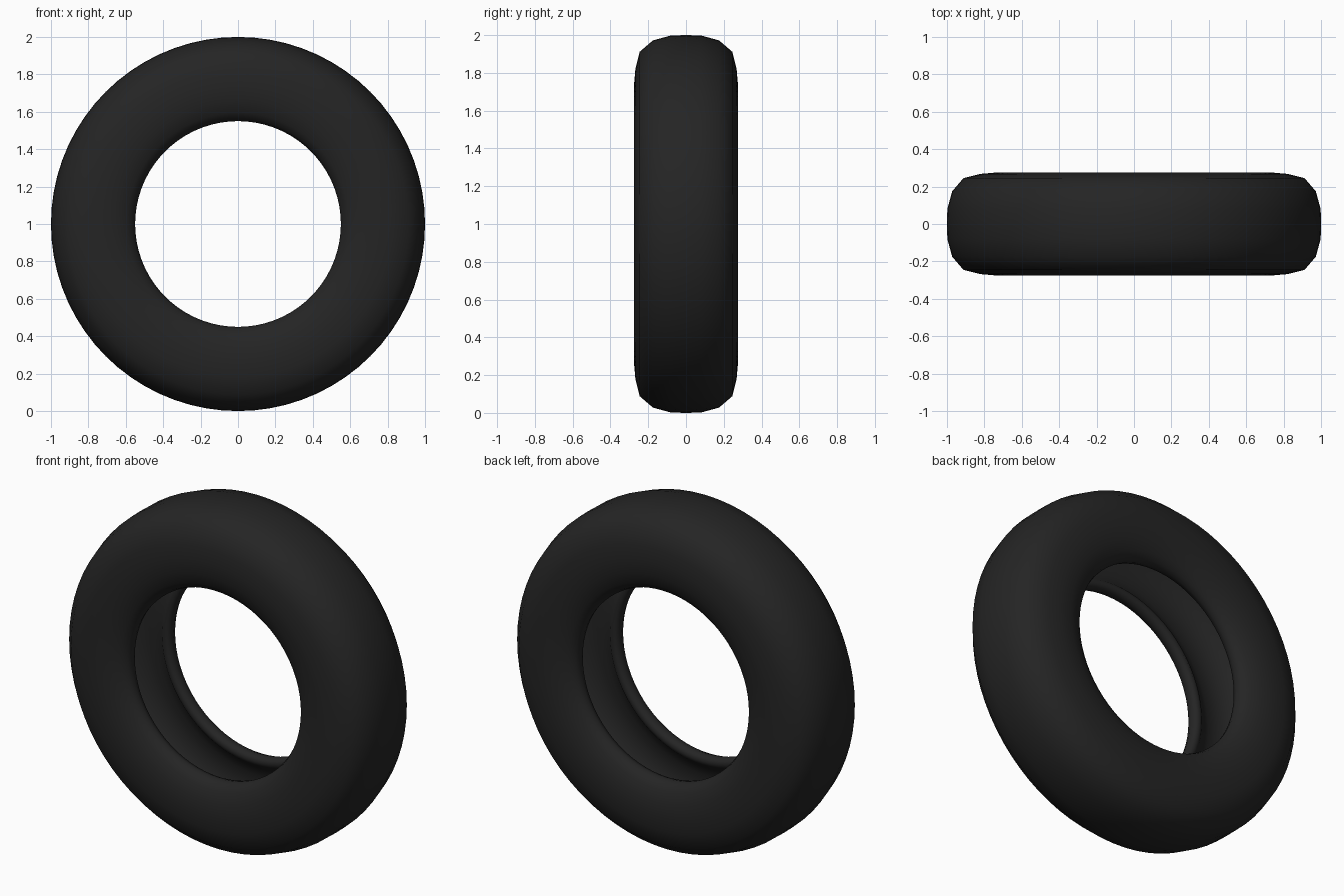
import bpy, bmesh, math

if "Cube" in bpy.data.objects:
    bpy.data.objects.remove(bpy.data.objects["Cube"])

# Black rubber
rubber = bpy.data.materials.new("black_rubber")
rubber.diffuse_color = (0.018, 0.018, 0.018, 1)
rubber.use_nodes = True
rubber.node_tree.nodes["Principled BSDF"].inputs["Base Color"].default_value = rubber.diffuse_color

# Half cross-section (y, radius): tread centre -> sidewall -> bead -> hollow inside
outer = [(0.08, 0.998), (0.175, 0.972), (0.245, 0.912), (0.268, 0.82), (0.275, 0.74),
         (0.268, 0.66), (0.245, 0.595), (0.22, 0.562), (0.19, 0.55)]
inner = [(0.16, 0.557), (0.147, 0.58), (0.16, 0.605), (0.195, 0.64), (0.222, 0.70),
         (0.228, 0.78), (0.21, 0.86), (0.16, 0.92), (0.07, 0.945)]
half = outer + inner
profile = [(0, 1.0)] + half + [(0, 0.95)] + [(-y, r) for y, r in reversed(half)]

# Tyre: closed profile revolved about the y axis
SEG = 72
bm = bmesh.new()
rings = []
for i in range(SEG):
    a = 2 * math.pi * i / SEG
    rings.append([bm.verts.new((r * math.sin(a), y, 1 + r * math.cos(a))) for y, r in profile])
n = len(profile)
for i in range(SEG):
    p, q = rings[i], rings[(i + 1) % SEG]
    for j in range(n):
        k = (j + 1) % n
        bm.faces.new((p[j], p[k], q[k], q[j]))
bmesh.ops.recalc_face_normals(bm, faces=bm.faces)
for f in bm.faces:
    f.smooth = True
mesh = bpy.data.meshes.new("tyre")
bm.to_mesh(mesh)
bm.free()
mesh.materials.append(rubber)
tyre = bpy.data.objects.new("tyre", mesh)
bpy.context.collection.objects.link(tyre)
